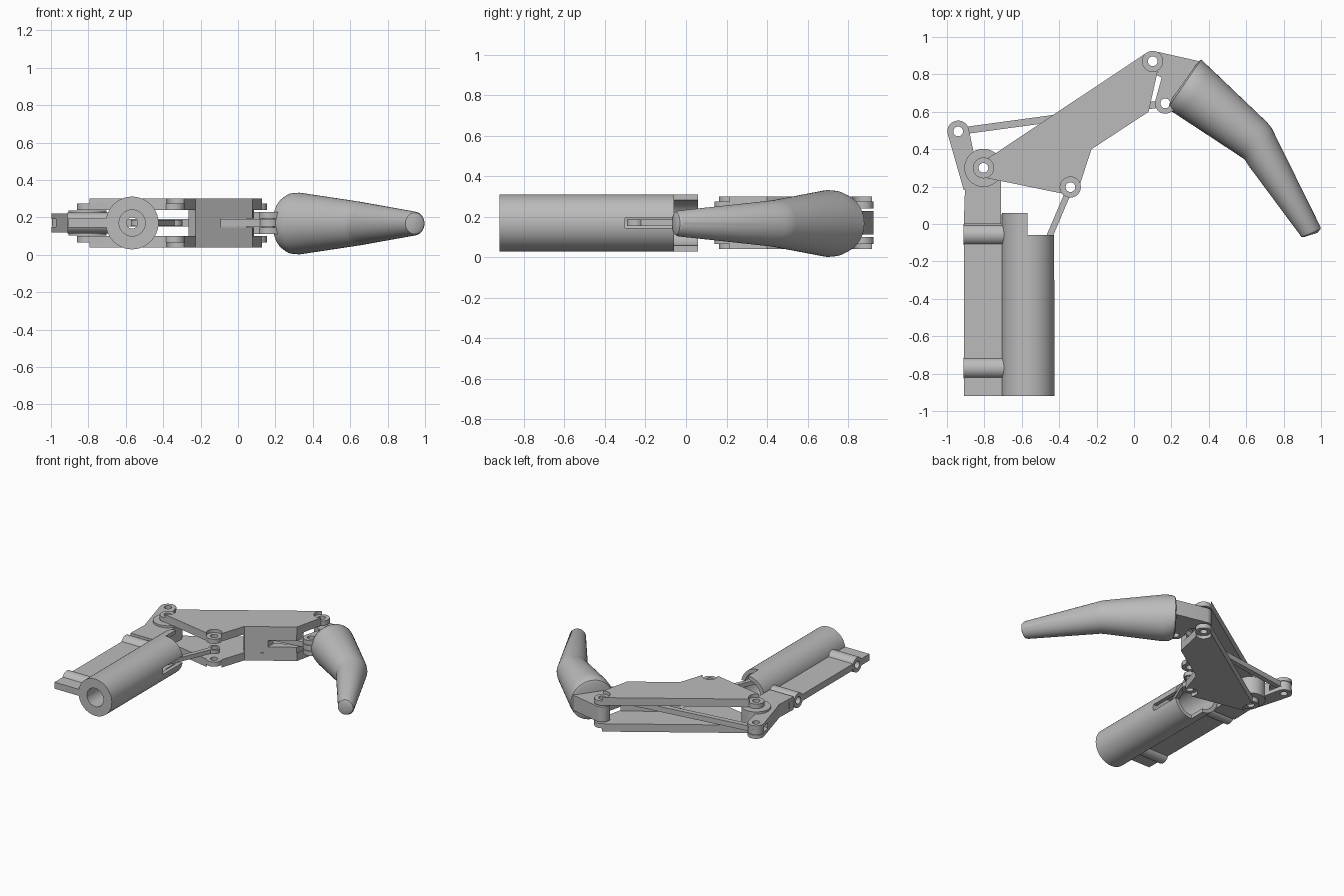
import bpy, bmesh, math
from mathutils import Vector, geometry

if "Cube" in bpy.data.objects:
    bpy.data.objects.remove(bpy.data.objects["Cube"])

grey = bpy.data.materials.new("light_grey")
grey.use_nodes = True
GREY = (0.5, 0.5, 0.5, 1)
grey.diffuse_color = GREY
grey.node_tree.nodes["Principled BSDF"].inputs["Base Color"].default_value = GREY

MID = 0.17          # height of the symmetry plane
PIN = 0.026         # pin hole radius
KNUCKLE, ROCKER, DRIVE = (-0.805, 0.3), (-0.94, 0.495), (-0.34, 0.197)
TIP_PIN, TIP_LEVER = (0.1, 0.87), (0.167, 0.645)


def make(name, bm):
    bmesh.ops.recalc_face_normals(bm, faces=bm.faces)
    mesh = bpy.data.meshes.new(name)
    bm.to_mesh(mesh)
    bm.free()
    mesh.materials.append(grey)
    obj = bpy.data.objects.new(name, mesh)
    bpy.context.scene.collection.objects.link(obj)
    return obj


def prism(name, outline, z0, z1):
    bm = bmesh.new()
    face = bm.faces.new([bm.verts.new((x, y, z0)) for x, y in outline])
    top = bmesh.ops.extrude_face_region(bm, geom=[face])["geom"]
    verts = [v for v in top if isinstance(v, bmesh.types.BMVert)]
    bmesh.ops.translate(bm, verts=verts, vec=(0, 0, z1 - z0))
    return make(name, bm)


def circle(c, r, n=32):
    return [(c[0] + r * math.cos(2 * math.pi * i / n),
             c[1] + r * math.sin(2 * math.pi * i / n)) for i in range(n)]


def hull(*points):
    """Convex outline around the given points."""
    return [points[i] for i in geometry.convex_hull_2d(points)]


def disc(name, c, r, z0, z1):
    return prism(name, circle(c, r), z0, z1)


def box(name, x0, x1, y0, y1, z0, z1):
    return prism(name, [(x0, y0), (x1, y0), (x1, y1), (x0, y1)], z0, z1)


def rod(name, axis, c, r, a0, a1):
    """Cylinder along x or y; c holds its other two coordinates."""
    bm = bmesh.new()
    def place(u, v, a):
        return (a, u, v) if axis == "x" else (u, a, v)
    rings = [[bm.verts.new(place(u, v, a)) for u, v in circle(c, r, 48)] for a in (a0, a1)]
    bm.faces.new(rings[0])
    bm.faces.new(rings[1])
    for i in range(48):
        j = (i + 1) % 48
        bm.faces.new((rings[0][i], rings[0][j], rings[1][j], rings[1][i]))
    return make(name, bm)


def combine(obj, others, operation):
    """Apply booleans to obj and discard the helper objects."""
    for other in others:
        other.hide_render = True
        mod = obj.modifiers.new("bool", "BOOLEAN")
        mod.operation, mod.solver, mod.object = operation, "EXACT", other
        dg = bpy.context.evaluated_depsgraph_get()
        mesh = bpy.data.meshes.new_from_object(obj.evaluated_get(dg))
        obj.modifiers.clear()
        obj.data = mesh
        bpy.data.objects.remove(other)
    return obj


def cut(obj, *others):
    return combine(obj, others, "DIFFERENCE")


def join(obj, *others):
    return combine(obj, others, "UNION")


def pin_holes(*pins):
    return [disc("cutter", p, PIN, -0.1, 0.5) for p in pins]


# Side plates of the middle link, with recessed pin bosses
plate_outline = [(-0.81, 0.25), (-0.345, 0.155), (-0.298, 0.185), (-0.227, 0.4),
                 (0.078, 0.6), (0.125, 0.81), (0.14, 0.9), (0.07, 0.917), (-0.78, 0.352)]
plate_pins = (KNUCKLE, DRIVE, TIP_PIN)
for name, s in (("upper_side_plate", 1), ("lower_side_plate", -1)):
    def span(a, b):
        return sorted((MID + s * a, MID + s * b))
    plate = prism(name, plate_outline, *span(0.07, 0.13))
    cut(plate, *[disc("cutter", p, 0.055, *span(0.04, 0.2)) for p in plate_pins])
    join(plate, *[disc("boss", p, 0.056, *span(0.07, 0.105)) for p in plate_pins])
    cut(plate, *pin_holes(*plate_pins))

# Web joining the two plates, slotted for the long link
web = prism("web", [(-0.227, 0.401), (0.077, 0.6), (0.085, 0.67), (-0.265, 0.445)],
            MID - 0.075, MID + 0.075)
cut(web, box("cutter", -0.09, 0.3, 0.3, 0.9, MID - 0.025, MID + 0.025))

# Mounting rail with hinge knuckle and rocker arm
rail = box("mounting_rail", -0.91, -0.69, -0.92, 0.05, MID - 0.025, MID + 0.025)
arm = prism("arm", hull((-0.91, 0.0), (-0.71, 0.0), (-0.71, 0.195),
                        *circle(KNUCKLE, 0.095)), MID - 0.05, MID + 0.05)
rocker = prism("rocker", hull((-0.91, 0.18), (-0.83, 0.25), (-0.86, 0.385),
                              *circle(ROCKER, 0.058)), MID - 0.05, MID + 0.05)
knuckle = disc("knuckle", KNUCKLE, 0.102, MID - 0.066, MID + 0.066)
tubes = [rod("tube", "x", (y, MID), 0.056, -0.912, -0.69) for y in (-0.057, -0.77)]
join(rail, arm, rocker, knuckle, *tubes)
cut(rail, disc("cutter", ROCKER, 0.1, MID - 0.022, MID + 0.022),
    *pin_holes(KNUCKLE, ROCKER),
    *[rod("cutter", "x", (y, MID), 0.028, -1, -0.72) for y in (-0.057, -0.77)])

# Cylinder housing with half-open end and drive slot
AXIS = (-0.566, MID)
housing = rod("cylinder_housing", "y", AXIS, 0.141, -0.92, 0.06)
cut(housing,
    box("cutter", -0.57, -0.3, -0.06, 0.2, -0.1, 0.5),
    rod("cutter", "y", AXIS, 0.112, -0.3, 0.2),
    rod("cutter", "y", AXIS, 0.07, -1, -0.5),
    rod("cutter", "y", AXIS, 0.03, -0.6, -0.2),
    box("cutter", -0.55, -0.3, -0.3, 0, MID - 0.025, MID + 0.025))


# Links: a straight bar with an eye at each end
def link(name, a, b, eye, width, half):
    d = (Vector(b) - Vector(a)).normalized() * width / 2
    bar = prism(name, [(a[0] + d.y, a[1] - d.x), (b[0] + d.y, b[1] - d.x),
                       (b[0] - d.y, b[1] + d.x), (a[0] - d.y, a[1] + d.x)],
                MID - half, MID + half)
    join(bar, *[disc("eye", p, eye, MID - half, MID + half) for p in (a, b)])
    return cut(bar, *pin_holes(a, b))


long_link = link("long_link", ROCKER, TIP_LEVER, 0.055, 0.038, 0.02)
drive_link = link("drive_link", DRIVE, (-0.53, -0.25), 0.042, 0.033, 0.016)

# Bracket carrying the fingertip, forked around the long link
bracket = prism("tip_bracket", hull((0.35, 0.87), (0.3, 0.7), (0.18, 0.79),
                                    *circle(TIP_PIN, 0.055)), MID - 0.058, MID + 0.058)
lever = prism("lever", hull((0.15, 0.79), (0.3, 0.8), (0.3, 0.65),
                            *circle(TIP_LEVER, 0.055)), MID - 0.058, MID + 0.058)
join(bracket, lever)
cut(bracket, disc("cutter", TIP_LEVER, 0.075, MID - 0.024, MID + 0.024),
    *pin_holes(TIP_PIN, TIP_LEVER))

# Bent, tapering fingertip lofted through elliptical rings:
# outer edge, inner edge, half height
rings = [((0.345, 0.87), (0.195, 0.66), 0.13), ((0.36, 0.88), (0.185, 0.625), 0.148),
         ((0.385, 0.855), (0.2, 0.603), 0.162), ((0.42, 0.822), (0.235, 0.58), 0.165),
         ((0.71, 0.545), (0.57, 0.36), 0.118), ((0.735, 0.515), (0.593, 0.343), 0.114),
         ((0.75, 0.485), (0.608, 0.318), 0.111),
         ((0.997, -0.015), (0.885, -0.055), 0.064), ((0.996, -0.03), (0.895, -0.07), 0.057),
         ((0.98, -0.047), (0.915, -0.068), 0.04)]
bm = bmesh.new()
loops = []
for outer, inner, h in rings:
    c, r = (Vector(outer) + Vector(inner)) / 2, (Vector(outer) - Vector(inner)) / 2
    loops.append([bm.verts.new((c.x + r.x * u, c.y + r.y * u, MID - 0.003 + h * v))
                  for u, v in circle((0, 0), 1, 48)])
for a, b in zip(loops, loops[1:]):
    for i in range(48):
        j = (i + 1) % 48
        bm.faces.new((a[i], a[j], b[j], b[i]))
bm.faces.new(loops[0])
bm.faces.new(loops[-1])
fingertip = make("fingertip", bm)

# Smooth round surfaces while keeping edges sharp
bpy.ops.object.select_all(action="DESELECT")
parts = [o for o in bpy.context.scene.objects if o.type == "MESH" and grey.name in o.data.materials]
for o in parts:
    o.select_set(True)
bpy.context.view_layer.objects.active = fingertip
bpy.ops.object.shade_smooth_by_angle(angle=math.radians(30))
